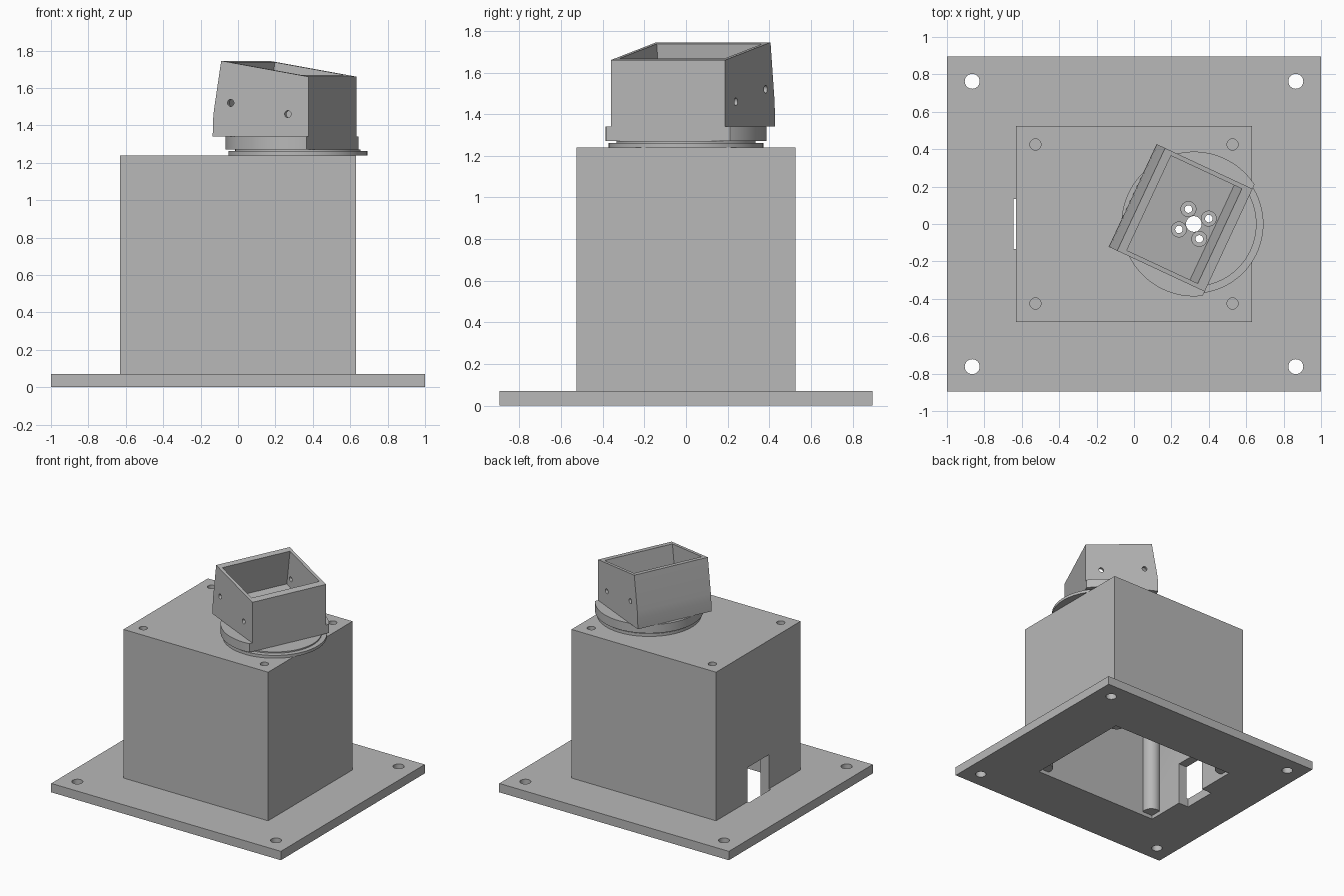
import bpy, bmesh
from math import radians
from mathutils import Matrix, Vector

if "Cube" in bpy.data.objects:
    bpy.data.objects.remove(bpy.data.objects["Cube"])

GREY = bpy.data.materials.new("light grey")
GREY.use_nodes = True
GREY.diffuse_color = (0.48, 0.48, 0.48, 1)
GREY.node_tree.nodes["Principled BSDF"].inputs["Base Color"].default_value = GREY.diffuse_color

AXIS = Matrix.Translation((0.32, 0, 0))              # turntable axis
HEAD = AXIS @ Matrix.Rotation(radians(-25), 4, "Z")  # turned head frame
I = Matrix.Identity(4)


def finish(name, bm, frame=I):
    bmesh.ops.recalc_face_normals(bm, faces=bm.faces)
    bm.transform(frame)
    mesh = bpy.data.meshes.new(name)
    bm.to_mesh(mesh)
    bm.free()
    mesh.materials.append(GREY)
    obj = bpy.data.objects.new(name, mesh)
    bpy.context.collection.objects.link(obj)
    return obj


def box(name, x, y, z, frame=I):
    bm = bmesh.new()
    bmesh.ops.create_cube(bm, size=1)
    for v in bm.verts:
        for i, (lo, hi) in enumerate((x, y, z)):
            v.co[i] = hi if v.co[i] > 0 else lo
    return finish(name, bm, frame)


def cylinders(name, points, r, z0, z1, frame=I, sides=32):
    bm = bmesh.new()
    for px, py in points:
        bmesh.ops.create_cone(bm, cap_ends=True, segments=sides, radius1=r, radius2=r,
                              depth=z1 - z0,
                              matrix=Matrix.Translation((px, py, (z0 + z1) / 2)))
    return finish(name, bm, frame)


def extrude_profile(name, points, half, frame):
    # Side profile in x-z, pulled along y
    bm = bmesh.new()
    face = bm.faces.new([bm.verts.new((px, -half, pz)) for px, pz in points])
    out = bmesh.ops.extrude_face_region(bm, geom=[face])["geom"]
    bmesh.ops.translate(bm, vec=Vector((0, 2 * half, 0)),
                        verts=[e for e in out if isinstance(e, bmesh.types.BMVert)])
    return finish(name, bm, frame)


def cut(obj, *tools):
    bpy.context.view_layer.objects.active = obj
    for tool in tools:
        mod = obj.modifiers.new("cut", "BOOLEAN")
        mod.operation, mod.solver, mod.object = "DIFFERENCE", "EXACT", tool
        bpy.ops.object.modifier_apply(modifier=mod.name)


def corners(a, b):
    return [(i * a, j * b) for i in (-1, 1) for j in (-1, 1)]


# Main parts
base_plate = box("base_plate", (-1, 1), (-0.895, 0.895), (0, 0.07))
housing = box("housing", (-0.63, 0.63), (-0.525, 0.525), (0.07, 1.24))
posts = cylinders("corner_posts", corners(0.527, 0.425), 0.068, 0.03, 1.2)
turntable = cylinders("turntable_disk", [(0, 0)], 0.372, 1.24, 1.262, AXIS, 96)
spacer = cylinders("turntable_spacer", [(0, 0)], 0.335, 1.262, 1.272, AXIS, 96)
head_base = cylinders("head_base", [(0, 0)], 0.387, 1.272, 1.34, HEAD, 96)
head = extrude_profile("head_tub", [(-0.361, 1.34), (0.205, 1.34), (0.205, 1.66),
                                    (-0.311, 1.745), (-0.354, 1.48), (-0.36, 1.42)],
                       0.303, HEAD)

# Cutters
cavity = box("cavity_cutter", (-0.555, 0.555), (-0.45, 0.45), (-0.1, 1.17))
slot = box("slot_cutter", (-0.645, -0.5), (-0.135, 0.135), (-0.1, 0.34))
plate_holes = cylinders("plate_hole_cutter", corners(0.865, 0.763), 0.04, -0.1, 0.2)
screw_holes = cylinders("screw_hole_cutter", corners(0.527, 0.425), 0.03, 0.95, 1.4)
bore = cylinders("bore_cutter", [(0, 0)], 0.042, 1, 1.6, HEAD)
bolt_holes = cylinders("bolt_cutter", corners(0.06, 0.06), 0.02, 1, 1.6, HEAD)
bolt_seats = cylinders("bolt_seat_cutter", corners(0.06, 0.06), 0.04, 1.37, 1.6, HEAD)
flat = box("flat_cutter", (0.205, 0.6), (-0.6, 0.6), (1.2, 1.4), HEAD)
tilt = HEAD @ Matrix.Translation((-0.056, 0, 1.703)) @ Matrix.Rotation(radians(9.35), 4, "Y")
pocket = box("pocket_cutter", (-0.212, 0.212), (-0.279, 0.279), (-0.28, 0.3), tilt)
pin_holes = [
    cylinders("pin_cutter", [(0, 0)], 0.019, -0.5, 0.5,
              HEAD @ Matrix.Translation((u, 0, z)) @ Matrix.Rotation(radians(90), 4, "X"))
    for u, z in ((-0.255, 1.52), (0.082, 1.46))]

cut(base_plate, cavity, slot, plate_holes)
cut(housing, cavity, slot, screw_holes, bore, bolt_holes)
cut(posts, screw_holes)
for part in (turntable, spacer):
    cut(part, bore, bolt_holes)
cut(head_base, flat, bore, bolt_holes)
cut(head, pocket, bore, bolt_holes, bolt_seats, *pin_holes)

for tool in [cavity, slot, plate_holes, screw_holes, bore, bolt_holes, bolt_seats,
             flat, pocket] + pin_holes:
    bpy.data.objects.remove(tool)

# Smooth the round walls, keep the edges sharp
bpy.ops.object.select_all(action="DESELECT")
for part in (base_plate, housing, posts, turntable, spacer, head_base, head):
    part.select_set(True)
bpy.context.view_layer.objects.active = head
bpy.ops.object.shade_smooth_by_angle(angle=radians(25))
